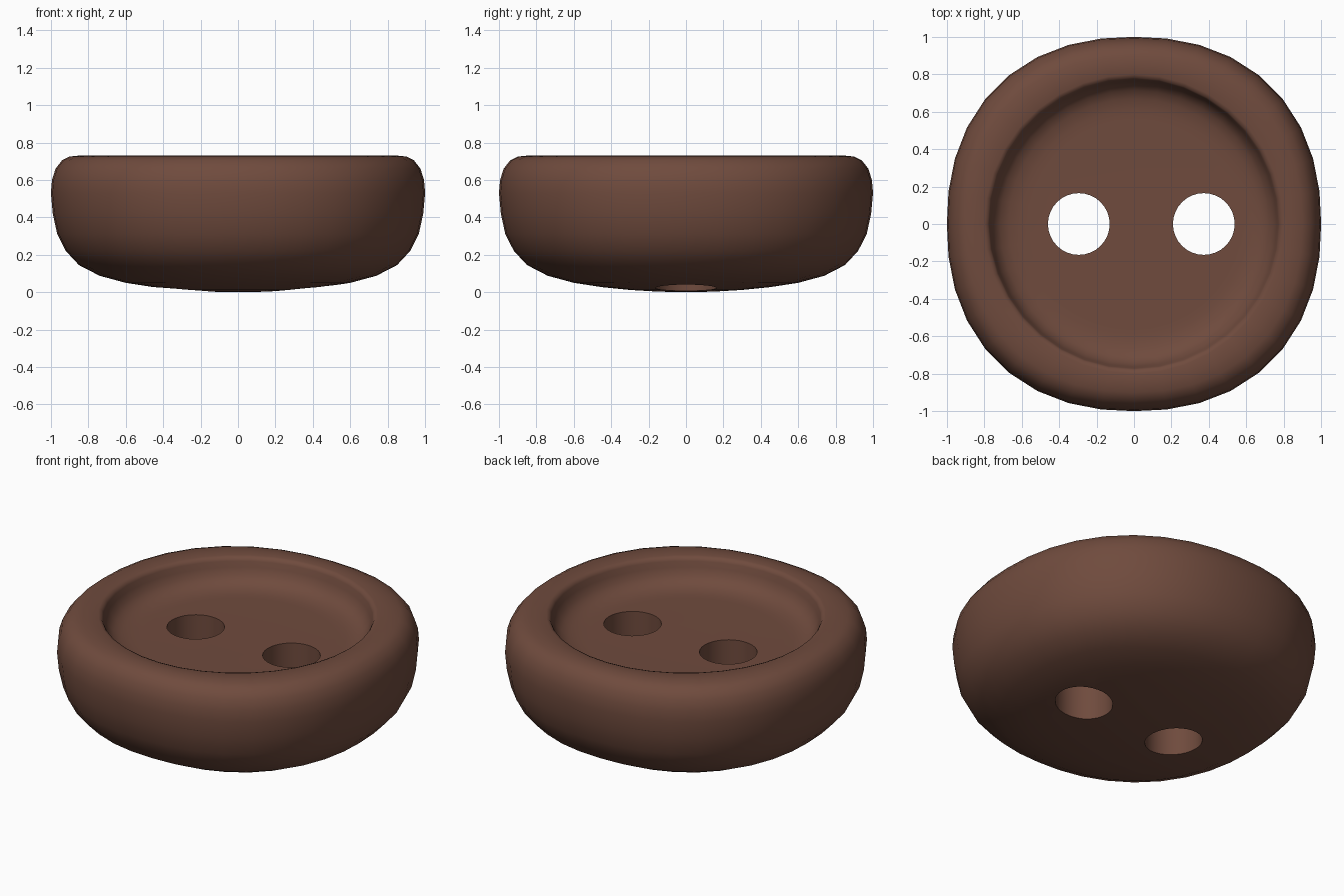
import bpy, bmesh
from math import cos, sin, pi, radians

if "Cube" in bpy.data.objects:
    bpy.data.objects.remove(bpy.data.objects["Cube"])

SEGMENTS = 36


def ring_radius(a, n):
    # superellipse: n = 2 is a circle, higher is squarer
    return (abs(cos(a)) ** n + abs(sin(a)) ** n) ** (-1 / n)


# Profile from underside centre to recess floor: radius, height, squareness
profile = [
    (0.15, 0.003, 2), (0.30, 0.012, 2.05), (0.45, 0.027, 2.1), (0.60, 0.05, 2.15),
    (0.74, 0.088, 2.25), (0.85, 0.145, 2.25), (0.92, 0.22, 2.25), (0.966, 0.31, 2.25),
    (0.99, 0.42, 2.25), (1.0, 0.53, 2.25), (0.994, 0.60, 2.25), (0.975, 0.66, 2.25),
    (0.94, 0.705, 2.25), (0.90, 0.725, 2.2), (0.85, 0.73, 2.15), (0.80, 0.73, 2),
    (0.781, 0.723, 2), (0.772, 0.705, 2), (0.763, 0.67, 2), (0.745, 0.63, 2),
    (0.715, 0.60, 2), (0.67, 0.58, 2), (0.61, 0.571, 2), (0.56, 0.57, 2),
]

# Button body
bm = bmesh.new()
rings = []
for r, z, n in profile:
    ring = []
    for i in range(SEGMENTS):
        a = 2 * pi * i / SEGMENTS
        d = r * ring_radius(a, n)
        ring.append(bm.verts.new((d * cos(a), d * sin(a), z)))
    rings.append(ring)
for low, high in zip(rings, rings[1:]):
    for i in range(SEGMENTS):
        j = (i + 1) % SEGMENTS
        bm.faces.new((low[i], low[j], high[j], high[i]))
bottom = bm.verts.new((0, 0, 0))
for i in range(SEGMENTS):
    bm.faces.new((bottom, rings[0][(i + 1) % SEGMENTS], rings[0][i]))
bm.faces.new(rings[-1])
bmesh.ops.recalc_face_normals(bm, faces=bm.faces)
mesh = bpy.data.meshes.new("button")
bm.to_mesh(mesh)
bm.free()
button = bpy.data.objects.new("button", mesh)
bpy.context.collection.objects.link(button)

# Brown material
brown = bpy.data.materials.new("brown")
brown.diffuse_color = (0.16, 0.07, 0.047, 1)
brown.use_nodes = True
brown.node_tree.nodes["Principled BSDF"].inputs["Base Color"].default_value = brown.diffuse_color
mesh.materials.append(brown)

# Two thread holes
for x in (-0.295, 0.373):
    bpy.ops.mesh.primitive_cylinder_add(vertices=32, radius=0.165, depth=2, location=(x, 0, 0.4))
    cutter = bpy.context.object
    cutter.name = "hole_cutter"
    cutter.hide_render = True
    cutter.data.materials.append(brown)
    cut = button.modifiers.new("thread_hole", 'BOOLEAN')
    cut.operation = 'DIFFERENCE'
    cut.solver = 'EXACT'
    cut.object = cutter
    bpy.context.view_layer.objects.active = button
    bpy.ops.object.modifier_apply(modifier=cut.name)
    bpy.data.objects.remove(cutter)

# Smooth shading with sharp hole edges
bpy.ops.object.select_all(action='DESELECT')
button.select_set(True)
bpy.context.view_layer.objects.active = button
bpy.ops.object.shade_smooth_by_angle(angle=radians(50))
